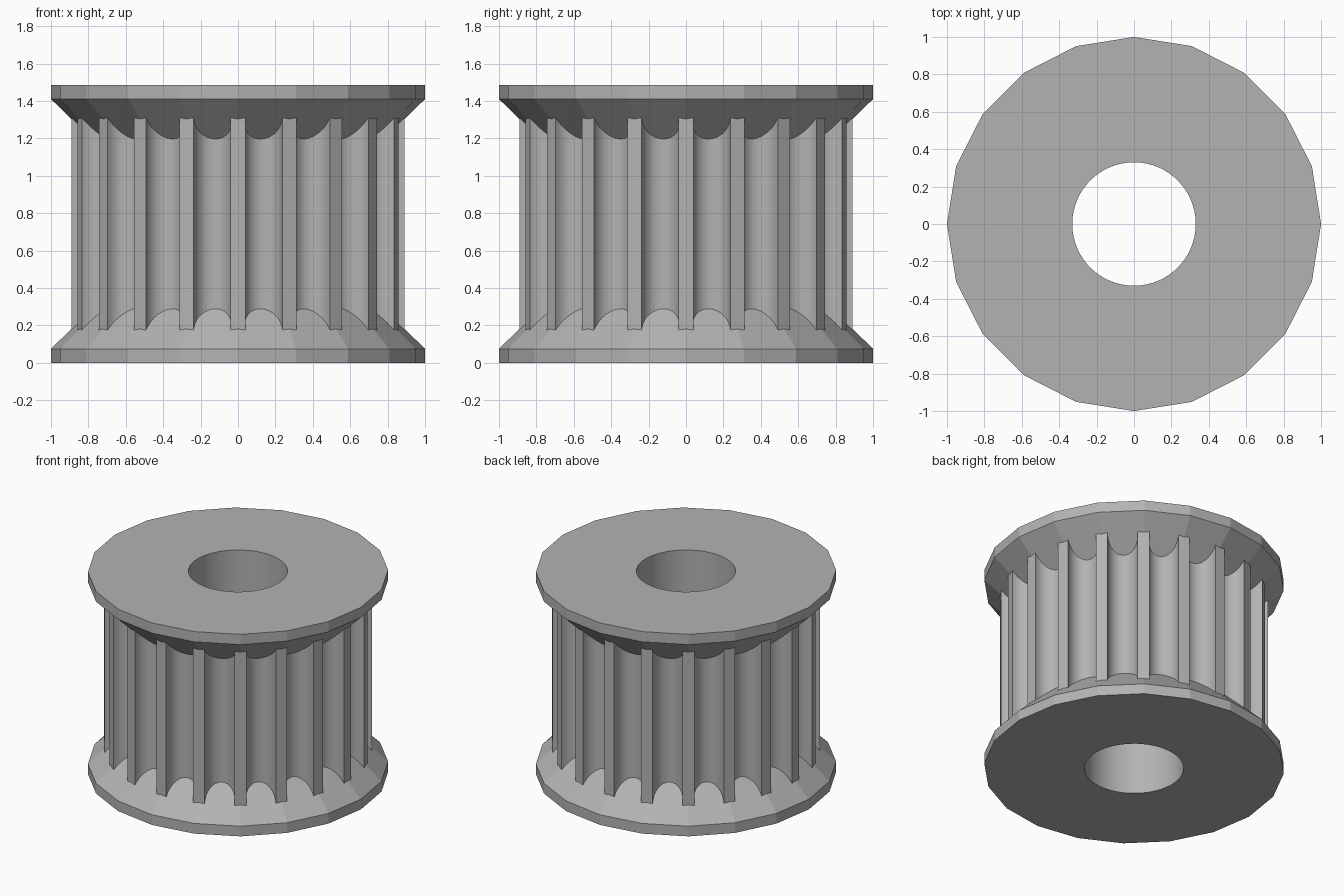
import bpy, bmesh
from math import sin, cos, pi, tau, radians
from mathutils import Vector, Matrix

if "Cube" in bpy.data.objects:
    bpy.data.objects.remove(bpy.data.objects["Cube"])

HEIGHT, RIM, BORE, CORE = 1.485, 0.075, 0.33, 0.72
TEETH, TIP, GROOVE_CENTRE, GROOVE_R = 20, 0.886, 0.87, 0.1
STEP = tau / TEETH

steel = bpy.data.materials.new("steel grey")
steel.use_nodes = True
steel.diffuse_color = (0.45, 0.45, 0.45, 1)
steel.node_tree.nodes["Principled BSDF"].inputs["Base Color"].default_value = steel.diffuse_color


def loft(name, rings):
    """Skin closed loops of equal length into one closed ring-shaped solid."""
    bm = bmesh.new()
    loops = [[bm.verts.new((x, y, z)) for x, y in pts] for pts, z in rings]
    n = len(loops[0])
    for a, b in zip(loops, loops[1:] + loops[:1]):
        for i in range(n):
            j = (i + 1) % n
            bm.faces.new((a[i], a[j], b[j], b[i]))
    bmesh.ops.recalc_face_normals(bm, faces=bm.faces)
    mesh = bpy.data.meshes.new(name)
    bm.to_mesh(mesh)
    bm.free()
    mesh.materials.append(steel)
    obj = bpy.data.objects.new(name, mesh)
    bpy.context.collection.objects.link(obj)
    return obj


def circle(r, n):
    return [(r * cos(tau * i / n), r * sin(tau * i / n)) for i in range(n)]


def polygon(r, per_side=3):
    """Twenty-sided outline with extra points along each side."""
    corners = [Vector(p) for p in circle(r, TEETH)]
    return [corners[i].lerp(corners[(i + 1) % TEETH], k / per_side)
            for i in range(TEETH) for k in range(per_side)]


def tooth_outline(arc=12):
    """Flat tooth tips with round grooves between them."""
    groove = [(TIP, -GROOVE_R)]
    groove += [(GROOVE_CENTRE - GROOVE_R * sin(pi * k / arc),
                -GROOVE_R * cos(pi * k / arc)) for k in range(arc + 1)]
    groove += [(TIP, GROOVE_R)]
    return [Matrix.Rotation((t + 0.5) * STEP, 2) @ Vector(p)
            for t in range(TEETH) for p in groove]


# Hub with bore and two bevelled flanges
slope_end = RIM + (1 - CORE) / 1.03
hub = loft("flanged_hub", [
    (circle(BORE, 60), 0), (polygon(1), 0), (polygon(1), RIM),
    (polygon(CORE), slope_end), (polygon(CORE), HEIGHT - slope_end),
    (polygon(1), HEIGHT - RIM), (polygon(1), HEIGHT), (circle(BORE, 60), HEIGHT)])
# Only the bore wall is rounded
for face in hub.data.polygons:
    face.use_smooth = all(
        hub.data.vertices[v].co.xy.length < BORE + 0.01 for v in face.vertices)

# Toothed ring, its ends buried in the flanges
outline = tooth_outline()
inner = [Vector(p).normalized() * 0.6 for p in outline]
low, high = 0.12, HEIGHT - 0.12
teeth = loft("tooth_ring", [(inner, low), (outline, low), (outline, high), (inner, high)])
bpy.ops.object.select_all(action="DESELECT")
teeth.select_set(True)
bpy.context.view_layer.objects.active = teeth
bpy.ops.object.shade_smooth_by_angle(angle=radians(30))
